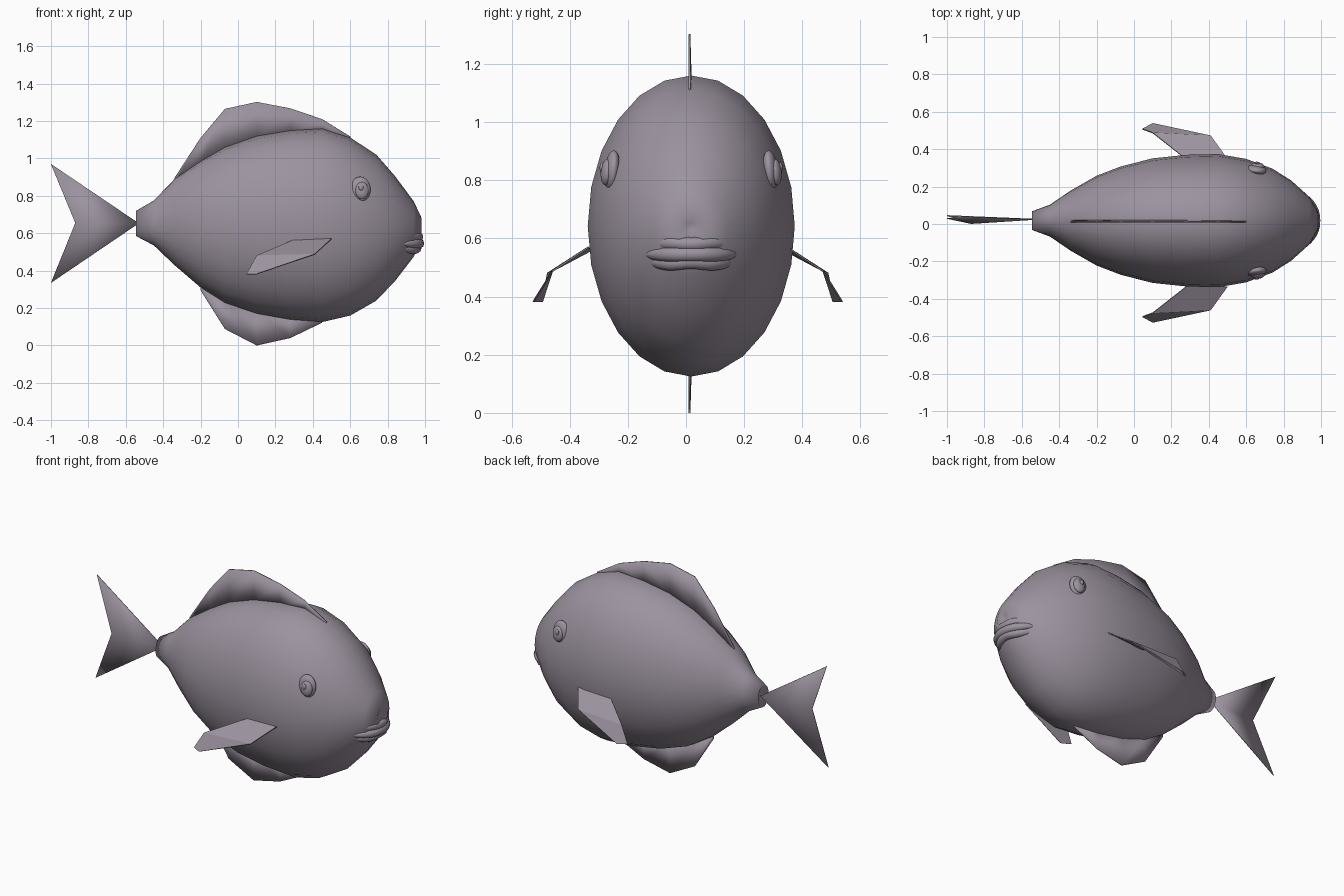
import bpy, bmesh, math
from mathutils import Vector

if "Cube" in bpy.data.objects:
    bpy.data.objects.remove(bpy.data.objects["Cube"])

YC = 0.018  # body mid-plane
skin = bpy.data.materials.new("dusky mauve")
skin.diffuse_color = (0.33, 0.29, 0.345, 1)
skin.use_nodes = True
skin.node_tree.nodes["Principled BSDF"].inputs["Base Color"].default_value = skin.diffuse_color


def make(name, verts, faces, smooth=True, thick=0):
    """Mesh object from points and faces, optionally given thickness."""
    bm = bmesh.new()
    vs = [bm.verts.new(v) for v in verts]
    for f in faces:
        bm.faces.new([vs[i] for i in f])
    bmesh.ops.recalc_face_normals(bm, faces=bm.faces)
    for f in bm.faces:
        f.smooth = smooth
    me = bpy.data.meshes.new(name)
    bm.to_mesh(me)
    bm.free()
    me.materials.append(skin)
    ob = bpy.data.objects.new(name, me)
    bpy.context.collection.objects.link(ob)
    if thick:
        m = ob.modifiers.new("thickness", 'SOLIDIFY')
        m.thickness, m.offset = thick, 0
    return ob


def loft(name, rings):
    """Tube through equal-sized rings, closed at both ends."""
    n = len(rings[0])
    verts = [v for r in rings for v in r]
    faces = [(k * n + i, k * n + (i + 1) % n, (k + 1) * n + (i + 1) % n, (k + 1) * n + i)
             for k in range(len(rings) - 1) for i in range(n)]
    last = (len(rings) - 1) * n
    faces += [tuple(range(n)), tuple(range(last, last + n))]
    return make(name, verts, faces)


# Body: elliptical sections (x, top, bottom, half width), dimpled at both ends
body = [(-0.52, 0.675, 0.63, 0.015), (-0.545, 0.72, 0.585, 0.05), (-0.45, 0.775, 0.535, 0.085),
        (-0.34, 0.89, 0.43, 0.16), (-0.2, 0.985, 0.31, 0.24), (-0.07, 1.06, 0.228, 0.29),
        (0.1, 1.12, 0.17, 0.333), (0.28, 1.15, 0.138, 0.352), (0.45, 1.16, 0.125, 0.356),
        (0.6, 1.112, 0.16, 0.33), (0.74, 1.02, 0.24, 0.278), (0.84, 0.905, 0.345, 0.215),
        (0.94, 0.77, 0.475, 0.125), (0.98, 0.685, 0.57, 0.05), (0.965, 0.652, 0.628, 0.012)]
N = 24
rings = []
for x, t, b, w in body:
    rings.append([(x, YC + w * math.sin(i * math.tau / N),
                   (t + b) / 2 + (t - b) / 2 * math.cos(i * math.tau / N)) for i in range(N)])
loft("body", rings)


# Dorsal and ventral fins: strips rising from the body sections
def strip_fin(name, base, edge):
    n = len(base)
    verts = [(x, YC, z) for x, z in base] + [(x, 0.012, z) for x, z in edge]
    make(name, verts, [(i, i + 1, n + i + 1, n + i) for i in range(n - 1)], thick=0.006)


mid = body[3:10]
strip_fin("dorsal_fin", [(s[0], s[1] - 0.02) for s in mid],
          [(-0.34, 0.895), (-0.2, 1.11), (-0.07, 1.265), (0.1, 1.302), (0.28, 1.268),
           (0.45, 1.21), (0.6, 1.117)])
mid = body[4:9]
strip_fin("ventral_fin", [(s[0], s[2] + 0.02) for s in mid],
          [(-0.2, 0.295), (-0.07, 0.088), (0.1, 0.0), (0.28, 0.04), (0.45, 0.122)])

# Tail: forked sheet with swept tips
make("tail_fin", [(-0.53, 0.025, 0.653), (-1, 0.045, 0.97), (-0.87, 0.003, 0.655),
                  (-1, 0.03, 0.335)], [(0, 1, 2), (0, 2, 3)], thick=0.005)

# Pectoral fins: two bent panels on each side
pect = [(0.5, 0.335, 0.57), (0.29, 0.325, 0.56), (0.1, 0.475, 0.48),
        (0.41, 0.46, 0.487), (0.045, 0.495, 0.382), (0.1, 0.525, 0.382)]
for side, label, shift in ((1, "left", 0.012), (-1, "right", 0)):
    make(label + "_pectoral_fin", [(x, side * y + shift, z) for x, y, z in pect],
         [(0, 1, 2, 3), (3, 2, 4, 5)], smooth=False, thick=0.006)

# Eyes: stacked flattened balls, leaning in at the top
for side, label in ((1, "left"), (-1, "right")):
    for part, x, out, z, r in (("eyeball", 0.655, 0.272, 0.835, (0.054, 0.026, 0.068)),
                               ("iris", 0.663, 0.291, 0.828, (0.036, 0.02, 0.046)),
                               ("pupil", 0.658, 0.308, 0.845, (0.013, 0.007, 0.016))):
        bpy.ops.mesh.primitive_uv_sphere_add(segments=20, ring_count=12, radius=1,
                                             location=(x, YC + side * out, z),
                                             rotation=(side * 0.1, 0, -side * 0.12))
        ob = bpy.context.object
        ob.name = label + "_" + part
        ob.scale = r
        ob.data.materials.append(skin)
        bpy.ops.object.shade_smooth()


# Lips: tapered tubes wrapped round the snout
def lip(name, z, front, width, rad, wave):
    rs = []
    for k in range(21):
        t = -1 + k / 10
        c = Vector((front - 0.1 * abs(t) ** 2.2, YC + width * t,
                    z + wave * math.cos(t * math.tau)))
        r = rad * (1 - abs(t) ** 5 * 0.75)
        d = Vector((1, 0.9 * t, 0)).normalized()
        rs.append([c + d * r * math.cos(a * math.tau / 10)
                   + Vector((0, 0, r * math.sin(a * math.tau / 10))) for a in range(10)])
    loft(name, rs)


lip("upper_lip", 0.582, 0.965, 0.152, 0.025, -0.002)
lip("middle_lip", 0.545, 0.97, 0.158, 0.026, 0.0)
lip("lower_lip", 0.517, 0.955, 0.15, 0.026, 0.003)
